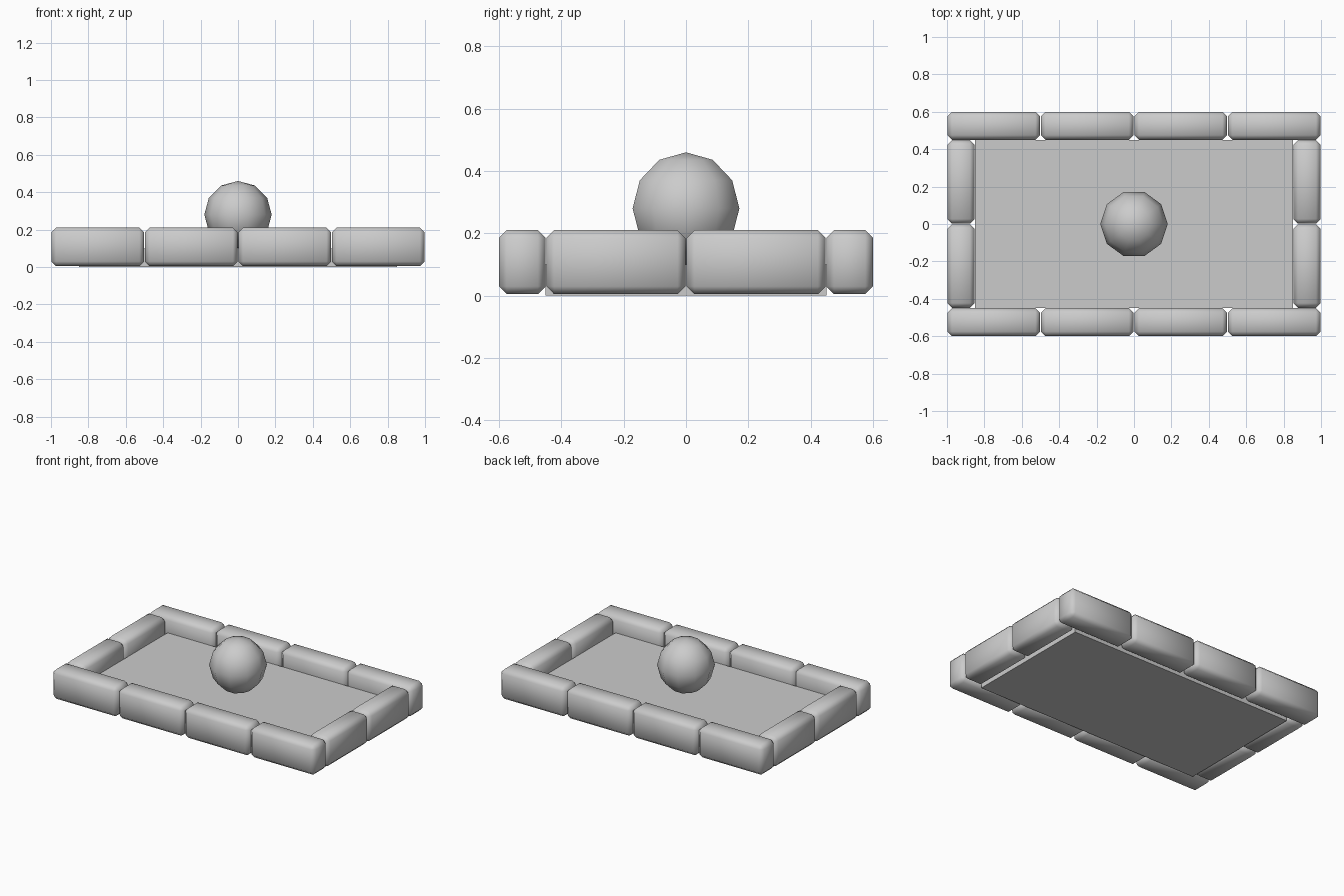
import bpy, bmesh, math
from mathutils import Matrix

if "Cube" in bpy.data.objects:
    bpy.data.objects.remove(bpy.data.objects["Cube"])


def finish(bm, name, smooth):
    mesh = bpy.data.meshes.new(name)
    bm.to_mesh(mesh)
    bm.free()
    for p in mesh.polygons:
        p.use_smooth = smooth
    obj = bpy.data.objects.new(name, mesh)
    bpy.context.collection.objects.link(obj)
    return obj


def box(name, lo, hi, chamfer=0.0):
    size = [b - a for a, b in zip(lo, hi)]
    mid = [(a + b) / 2 for a, b in zip(lo, hi)]
    bm = bmesh.new()
    bmesh.ops.create_cube(bm, size=1)
    bmesh.ops.transform(bm, verts=bm.verts,
                        matrix=Matrix.Translation(mid) @ Matrix.Diagonal((*size, 1)))
    if chamfer:
        bmesh.ops.bevel(bm, geom=bm.edges[:], offset=chamfer, segments=1,
                        affect='EDGES', profile=0.5)
    return finish(bm, name, chamfer > 0)


BOTTOM, TOP, CHAMFER, GAP = 0.005, 0.21, 0.025, 0.002

# Long rows of four stones at front and back
for label, y0, y1 in (("front", -0.6, -0.45), ("back", 0.45, 0.6)):
    for i in range(4):
        x = -1 + 0.5 * i
        box(f"{label}_stone_{i + 1}", (x + GAP, y0, BOTTOM),
            (x + 0.5 - GAP, y1, TOP), CHAMFER)

# Short rows of two stones at the sides
for label, x0, x1 in (("left", -1, -0.85), ("right", 0.85, 1)):
    for i in range(2):
        y = -0.45 + 0.45 * i
        box(f"{label}_stone_{i + 1}", (x0 + GAP, y + GAP, BOTTOM),
            (x1 - GAP, y + 0.45 - GAP, TOP), CHAMFER)

# Bed filling inside the stone border
box("bed_floor", (-0.85, -0.45, 0), (0.85, 0.45, 0.1))

# Round low-poly ball resting on the bed
bm = bmesh.new()
bmesh.ops.create_uvsphere(bm, u_segments=10, v_segments=6, radius=0.18)
bmesh.ops.transform(bm, verts=bm.verts,
                    matrix=Matrix.Translation((0, 0, 0.28)) @ Matrix.Rotation(math.pi / 2, 4, 'Z'))
# Turn so that two corners lie on the x axis
far = max(v.co.x for v in bm.verts)
if far < 0.179:
    bmesh.ops.rotate(bm, verts=bm.verts, cent=(0, 0, 0.28),
                     matrix=Matrix.Rotation(math.pi / 2, 3, 'Z'))
finish(bm, "ball", True)
